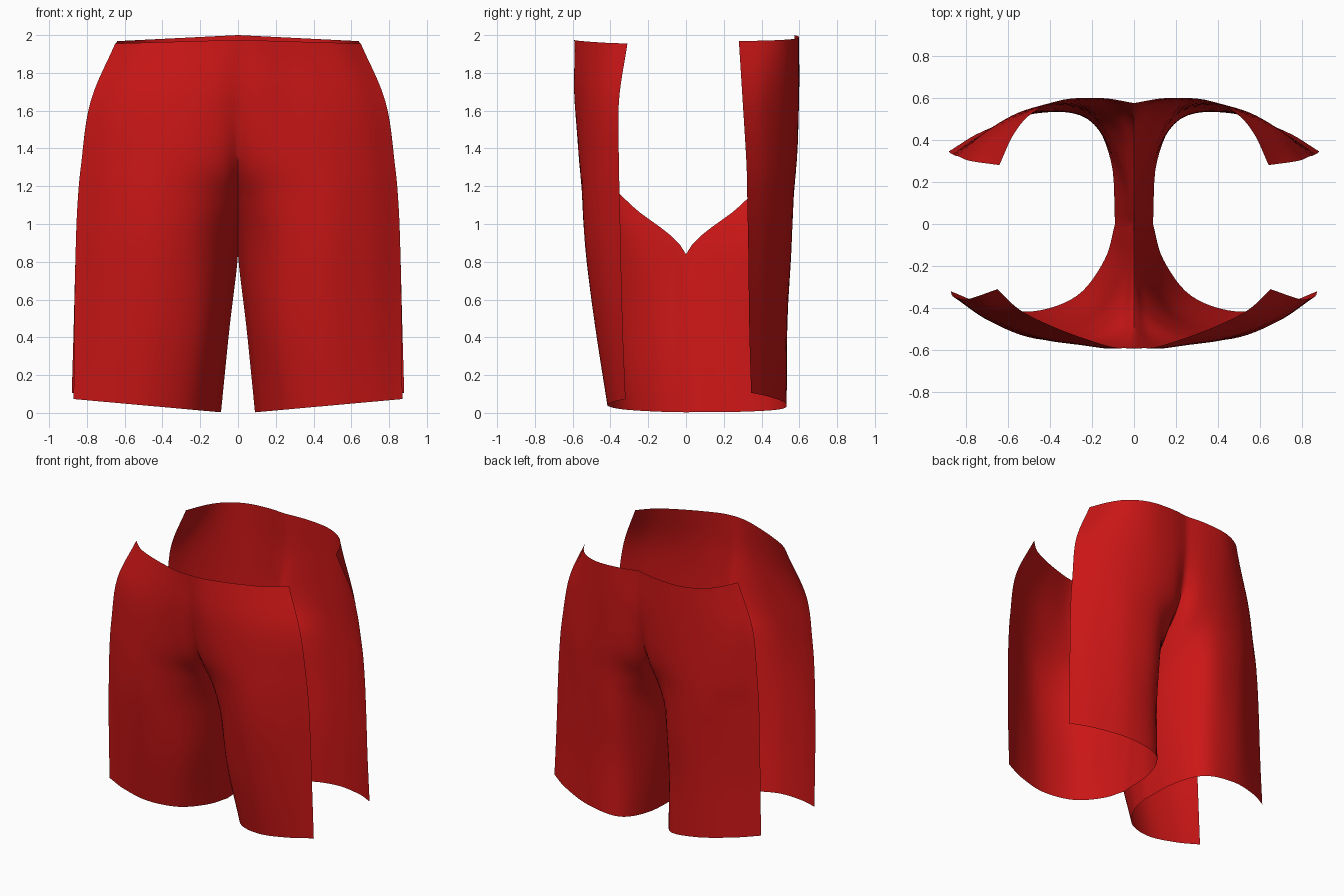
import bpy, bmesh
from mathutils import Vector

if "Cube" in bpy.data.objects:
    bpy.data.objects.remove(bpy.data.objects["Cube"])

SUB = 6  # subdivisions between control points

# Each level: height, height change per unit of x, then (x, y) from outer edge to centre seam / inseam
FRONT = [
    (1.975, -.03, [(.65, -.31), (.54, -.41), (.38, -.49), (.22, -.55), (.10, -.585), (0, -.592)]),
    (1.65, 0, [(.78, -.355), (.64, -.455), (.46, -.53), (.28, -.57), (.12, -.59), (0, -.57)]),
    (1.32, 0, [(.83, -.355), (.68, -.46), (.48, -.54), (.27, -.565), (.09, -.54), (0, -.48)]),
    (1.10, 0, [(.85, -.35), (.68, -.465), (.46, -.545), (.22, -.52), (.06, -.41), (0, -.29)]),
    (.84, 0, [(.86, -.345), (.68, -.46), (.44, -.53), (.20, -.46), (.05, -.26), (0, 0)]),
    (.45, 0, [(.867, -.335), (.68, -.43), (.44, -.48), (.20, -.40), (.08, -.20), (.045, 0)]),
    (-.005, .09, [(.87, -.32), (.70, -.385), (.48, -.415), (.27, -.34), (.14, -.17), (.09, 0)]),
]
BACK = [
    (2.0, -.05, [(.64, .28), (.57, .43), (.48, .53), (.34, .59), (.16, .597), (0, .575)]),
    (1.65, 0, [(.78, .30), (.68, .42), (.52, .53), (.33, .59), (.14, .595), (0, .565)]),
    (1.32, 0, [(.83, .32), (.70, .44), (.52, .54), (.30, .585), (.10, .56), (0, .48)]),
    (1.10, 0, [(.85, .325), (.70, .44), (.50, .545), (.25, .56), (.07, .44), (0, .29)]),
    (.84, 0, [(.86, .33), (.70, .44), (.48, .54), (.22, .53), (.06, .28), (0, 0)]),
    (.45, 0, [(.87, .335), (.70, .44), (.47, .53), (.22, .50), (.08, .27), (.045, 0)]),
    (-.008, .13, [(.88, .345), (.72, .44), (.47, .525), (.22, .505), (.11, .30), (.09, 0)]),
]


def spline(pts):
    """Smooth curve through the points."""
    p = [2 * pts[0] - pts[1]] + pts + [2 * pts[-1] - pts[-2]]
    out = []
    for i in range(1, len(p) - 2):
        a, b, c, d = p[i - 1:i + 3]
        for k in range(SUB):
            t = k / SUB
            out.append(.5 * (2 * b + (c - a) * t + (2 * a - 5 * b + 4 * c - d) * t * t
                             + (3 * b - a - 3 * c + d) * t ** 3))
    return out + [pts[-1].copy()]


def add_panel(bm, levels, side):
    rows = [spline([Vector((x, y, z + tilt * x)) for x, y in pts]) for z, tilt, pts in levels]
    cols = [spline(list(c)) for c in zip(*rows)]
    # keep the centre seam on x = 0 and the inseam on y = 0
    crotch = 4 * SUB
    for j, p in enumerate(cols[-1]):
        if j <= crotch:
            p.x = 0
        if j >= crotch:
            p.y = 0
    grid = [[bm.verts.new((side * max(p.x, 0), p.y, p.z)) for p in c] for c in cols]
    for c0, c1 in zip(grid, grid[1:]):
        for j in range(len(c0) - 1):
            bm.faces.new((c0[j], c0[j + 1], c1[j + 1], c1[j]))


# Shorts with open sides: front and back panels of both legs, sewn together
bm = bmesh.new()
for levels in (FRONT, BACK):
    for side in (1, -1):
        add_panel(bm, levels, side)
bmesh.ops.remove_doubles(bm, verts=bm.verts, dist=.003)
bmesh.ops.recalc_face_normals(bm, faces=bm.faces)
mesh = bpy.data.meshes.new("shorts")
bm.to_mesh(mesh)
bm.free()
shorts = bpy.data.objects.new("shorts", mesh)
bpy.context.collection.objects.link(shorts)

# Red cloth
cloth = bpy.data.materials.new("red_cloth")
cloth.diffuse_color = (.6, .008, .008, 1)
cloth.use_nodes = True
cloth.node_tree.nodes["Principled BSDF"].inputs["Base Color"].default_value = cloth.diffuse_color
mesh.materials.append(cloth)

bpy.context.view_layer.objects.active = shorts
shorts.select_set(True)
bpy.ops.object.shade_smooth_by_angle(angle=1.0)
